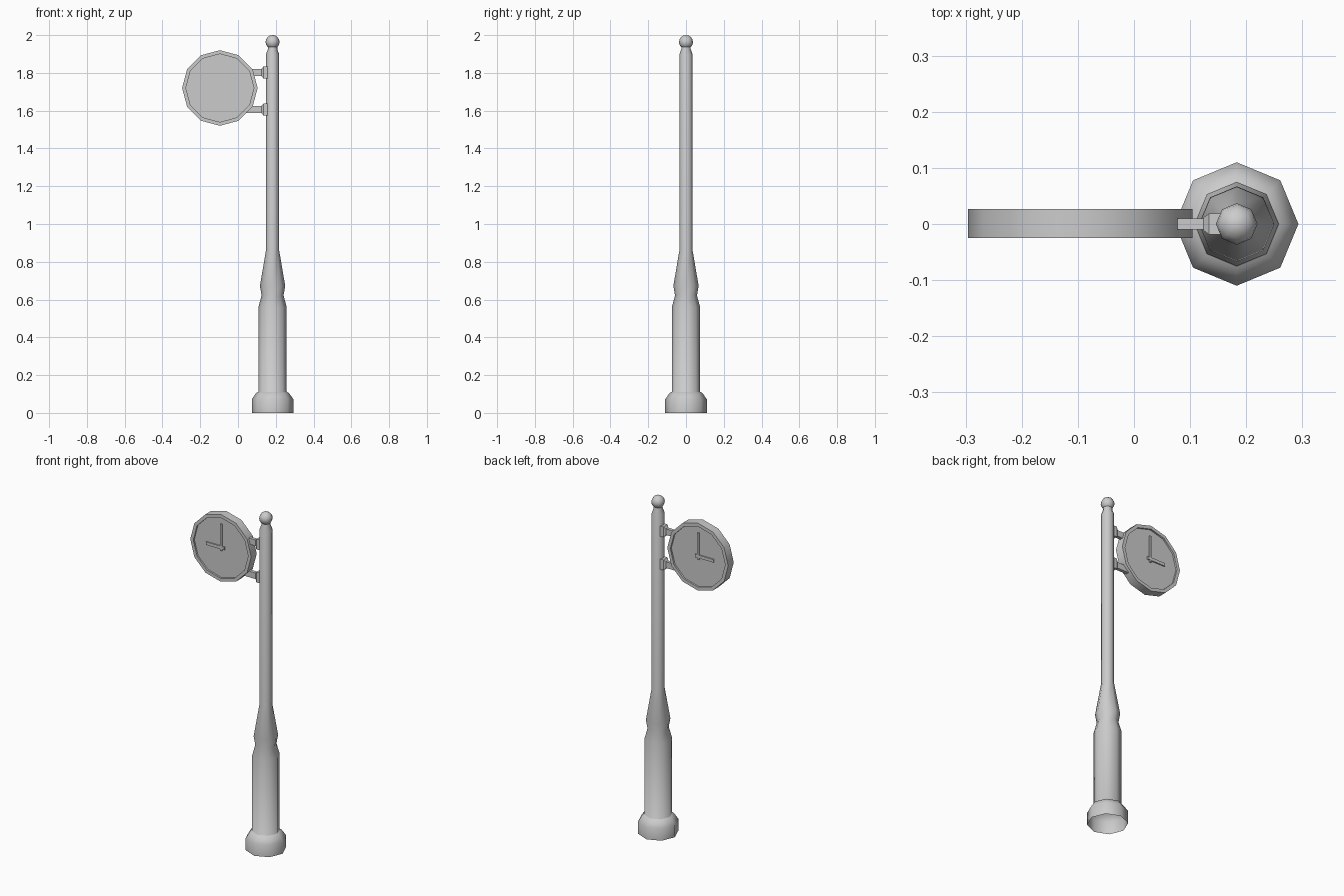
import bpy, bmesh, math
from mathutils import Matrix, Vector

if "Cube" in bpy.data.objects:
    bpy.data.objects.remove(bpy.data.objects["Cube"])

POLE_X = 0.183
CLOCK = Vector((-0.096, 0.001, 1.72))


def finish(bm, name, smooth):
    bmesh.ops.remove_doubles(bm, verts=bm.verts, dist=1e-5)
    bmesh.ops.recalc_face_normals(bm, faces=bm.faces)
    me = bpy.data.meshes.new(name)
    bm.to_mesh(me)
    bm.free()
    ob = bpy.data.objects.new(name, me)
    bpy.context.collection.objects.link(ob)
    if smooth:
        bpy.ops.object.select_all(action='DESELECT')
        ob.select_set(True)
        bpy.context.view_layer.objects.active = ob
        bpy.ops.object.shade_smooth_by_angle(angle=math.radians(46))
    return ob


def lathe(name, profile, sides, matrix):
    """Spin (radius, height) points around local z."""
    bm = bmesh.new()
    rings = []
    for r, h in profile:
        rings.append([bm.verts.new((r * math.cos(2 * math.pi * i / sides),
                                    r * math.sin(2 * math.pi * i / sides), h))
                      for i in range(sides)])
    for a, b in zip(rings, rings[1:]):
        for i in range(sides):
            j = (i + 1) % sides
            bm.faces.new((a[i], a[j], b[j], b[i]))
    bm.transform(matrix)
    return finish(bm, name, True)


def box(name, x, y, z, left_taper=1.0):
    """Box from axis ranges; the left end can be narrowed."""
    size = [b - a for a, b in (x, y, z)]
    mid = Vector([(a + b) / 2 for a, b in (x, y, z)])
    bm = bmesh.new()
    bmesh.ops.create_cube(bm, size=1)
    for v in bm.verts:
        k = left_taper if v.co.x < 0 else 1
        v.co = mid + Vector((v.co.x * size[0], v.co.y * size[1] * k, v.co.z * size[2] * k))
    return finish(bm, name, False)


at_pole = Matrix.Translation((POLE_X, 0, 0))

# Base collar, column and shaft, open underneath
lathe("post", [(0.11, 0), (0.11, 0.072), (0.0875, 0.105), (0.077, 0.11), (0.075, 0.112),
               (0.075, 0.56), (0.058, 0.622), (0.067, 0.672), (0.035, 0.86),
               (0.035, 1.898), (0.025, 1.925), (0.025, 1.945)], 8, at_pole)

# Ball finial
R, ZC = 0.037, 1.963
ball = [(R * math.sin(math.pi * i / 8), ZC - R * math.cos(math.pi * i / 8)) for i in range(9)]
lathe("finial", ball, 8, at_pole)

# Clock drum with a recessed dial on both sides
lathe("clock_case", [(0, -0.016), (0.18, -0.016), (0.18, -0.026), (0.2, -0.026),
                     (0.2, 0.026), (0.18, 0.026), (0.18, 0.016), (0, 0.016)], 12,
      Matrix.Translation(CLOCK) @ Matrix.Rotation(math.radians(90), 4, 'X'))

# Clock hands, the same on each dial
for side, label in ((-1, "front"), (1, "back")):
    y = sorted((CLOCK.y + side * 0.015, CLOCK.y + side * 0.023))
    box("minute_hand_" + label, (CLOCK.x - 0.006, CLOCK.x + 0.006), y,
        (CLOCK.z - 0.02, CLOCK.z + 0.14))
    box("hour_hand_" + label, (CLOCK.x - 0.1, CLOCK.x + 0.02), y,
        (CLOCK.z - 0.009, CLOCK.z + 0.009))

# Bracket arms and mounting pads
for z, label in ((1.802, "upper"), (1.606, "lower")):
    box("arm_" + label, (0.03, 0.14), (-0.01, 0.01), (z - 0.018, z + 0.018))
    box("pad_taper_" + label, (0.124, 0.134), (-0.019, 0.019), (z - 0.031, z + 0.031), 0.6)
    box("pad_" + label, (0.134, 0.165), (-0.019, 0.019), (z - 0.031, z + 0.031))
